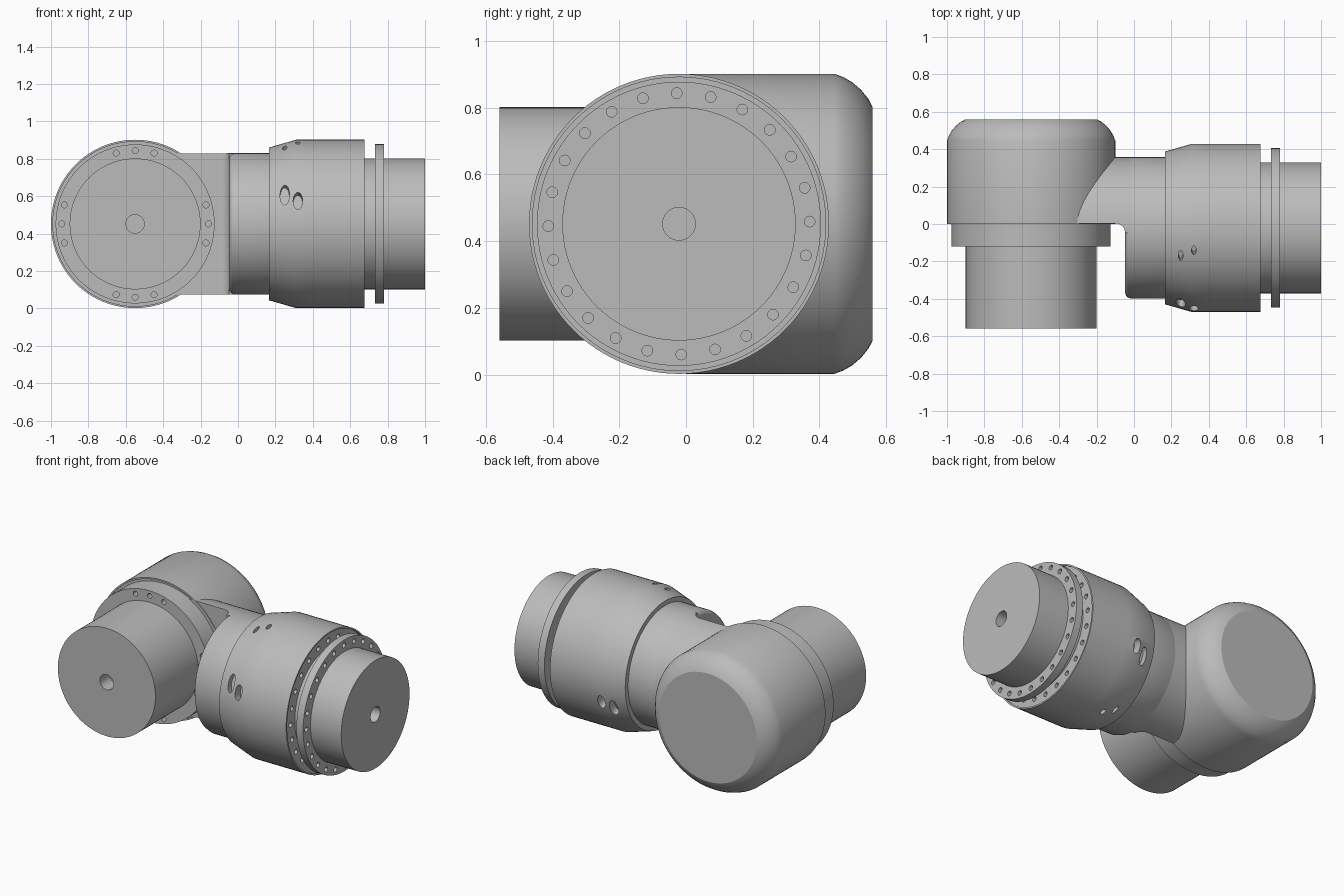
import bpy, bmesh, math
from mathutils import Matrix, Vector

if "Cube" in bpy.data.objects:
    bpy.data.objects.remove(bpy.data.objects["Cube"])

SEG = 96
CZ = 0.452
# joint axes: A points to -y, B points to +x
AXIS_A = Matrix.Translation((-0.55, 0, CZ)) @ Matrix.Rotation(math.pi / 2, 4, 'X')
AXIS_B = Matrix.Translation((0, -0.021, CZ)) @ Matrix.Rotation(math.pi / 2, 4, 'Y')

grey = bpy.data.materials.new("light grey metal")
grey.diffuse_color = (0.5, 0.5, 0.5, 1)
grey.use_nodes = True
grey.node_tree.nodes["Principled BSDF"].inputs["Base Color"].default_value = grey.diffuse_color


def to_object(name, bm):
    bmesh.ops.recalc_face_normals(bm, faces=bm.faces)
    me = bpy.data.meshes.new(name)
    bm.to_mesh(me)
    bm.free()
    me.materials.append(grey)
    ob = bpy.data.objects.new(name, me)
    bpy.context.collection.objects.link(ob)
    return ob


def lathe(name, profile, matrix):
    """Closed turned solid from (radius, distance along axis) points."""
    bm = bmesh.new()
    rings = []
    for r, d in profile:
        rings.append([bm.verts.new(matrix @ Vector((r * math.cos(a), r * math.sin(a), d)))
                      for a in (2 * math.pi * i / SEG for i in range(SEG))])
    for lo, hi in zip(rings, rings[1:]):
        for i in range(SEG):
            j = (i + 1) % SEG
            bm.faces.new((lo[i], lo[j], hi[j], hi[i]))
    bm.faces.new(rings[0])
    bm.faces.new(rings[-1])
    return to_object(name, bm)


def boolean(ob, cutter, operation='DIFFERENCE'):
    """Bake a boolean into the mesh and drop the cutter."""
    mod = ob.modifiers.new("cut", 'BOOLEAN')
    mod.operation, mod.object, mod.solver = operation, cutter, 'EXACT'
    cutter.hide_render = True
    deps = bpy.context.evaluated_depsgraph_get()
    me = bpy.data.meshes.new_from_object(ob.evaluated_get(deps))
    ob.modifiers.clear()
    ob.data = me
    bpy.data.objects.remove(cutter)


def drill(ob, matrices, segments=16):
    """Cut a unit cylinder placed by each matrix."""
    bm = bmesh.new()
    for m in matrices:
        bmesh.ops.create_cone(bm, cap_ends=True, segments=segments,
                              radius1=1, radius2=1, depth=1, matrix=m)
    boolean(ob, to_object("drill_cutter", bm))


def bolt_holes(ob, axis, angles, face, depth):
    drill(ob, [axis @ Matrix.Rotation(math.radians(a), 4, 'Z')
               @ Matrix.Translation((0.392, 0, face))
               @ Matrix.Diagonal((0.016, 0.016, depth * 2, 1)) for a in angles])


# ---- joint A: housing with rounded back, flange, output drum
lathe("rear_housing", [(0.35, -0.56), (0.375, -0.547), (0.402, -0.525), (0.425, -0.498),
                       (0.44, -0.472), (0.45, -0.445), (0.45, 0), (0.44, 0), (0.44, -0.01)], AXIS_A)
flange = lathe("front_flange", [(0.425, -0.02), (0.425, 0.12)], AXIS_A)
bolt_holes(flange, AXIS_A, [q + s for q in (0, 90, 180, 270) for s in (-15, 0, 15)], 0.12, 0.04)
lathe("front_drum", [(0.35, 0.11), (0.35, 0.56), (0.049, 0.56), (0.049, 0.46)], AXIS_A)

# ---- joint B: barrel, collar, housing, bolt ring, output drum
R = 0.378
lathe("neck_barrel", [(R - 0.03, -0.047), (R - 0.018, -0.044), (R - 0.007, -0.035),
                      (R, -0.017), (R, 0.18)], AXIS_B)
collar = lathe("tapered_collar", [(0.408, 0.165), (0.45, 0.31), (0.45, 0.4)], AXIS_B)
side = lathe("side_housing", [(0.45, 0.4), (0.45, 0.675), (0.44, 0.675), (0.44, 0.667)], AXIS_B)
ring = lathe("bolt_ring", [(0.426, 0.732), (0.426, 0.78)], AXIS_B)
ring_angles = [15 * i + 1 for i in range(24)]
bolt_holes(side, AXIS_B, ring_angles, 0.667, 0.04)
bolt_holes(ring, AXIS_B, ring_angles, 0.78, 0.03)
lathe("side_drum", [(0.35, 0.66), (0.35, 1.0), (0.049, 1.0), (0.049, 0.9)], AXIS_B)

# oval ports on the collar: (x, angle above -y, half width, half length)
ports = []
for x, ang, w, h in ((0.25, 21, 0.025, 0.057), (0.32, 16, 0.025, 0.047),
                     (0.25, 70, 0.012, 0.029), (0.32, 74.5, 0.012, 0.024)):
    for half_turn in (0, 180):
        spin = Matrix.Rotation(math.radians(-ang + half_turn), 4, 'X')
        ports.append(Matrix.Translation((x, -0.021, CZ)) @ spin
                     @ Matrix.Translation((0, -0.45, 0))
                     @ Matrix.Rotation(math.pi / 2, 4, 'X')
                     @ Matrix.Diagonal((w, h, 0.12, 1)))
drill(collar, ports, 24)

# ---- arm joining the two joints: cylinder trimmed to the rear half with a filleted inner corner
arm = lathe("joining_arm", [(R, -0.4), (R, -0.017)], AXIS_B)
outline = [(-0.5, 0.004)]
for i in range(9):
    a = math.pi / 2 * (1 - i / 8)
    outline.append((-0.1 + 0.053 * math.cos(a), -0.049 + 0.053 * math.sin(a)))
outline += [(0.1, -0.049), (0.1, 0.6), (-0.5, 0.6)]
bm = bmesh.new()
base = bm.faces.new([bm.verts.new((x, y, -0.2)) for x, y in outline])
top = bmesh.ops.extrude_face_region(bm, geom=[base])
bmesh.ops.translate(bm, vec=(0, 0, 1.4),
                    verts=[v for v in top["geom"] if isinstance(v, bmesh.types.BMVert)])
boolean(arm, to_object("arm_trim", bm), 'INTERSECT')

# ---- smooth turned surfaces, crisp machined edges
for ob in bpy.context.scene.objects:
    ob.select_set(True)
    bpy.context.view_layer.objects.active = ob
bpy.ops.object.shade_smooth_by_angle(angle=math.radians(25))
